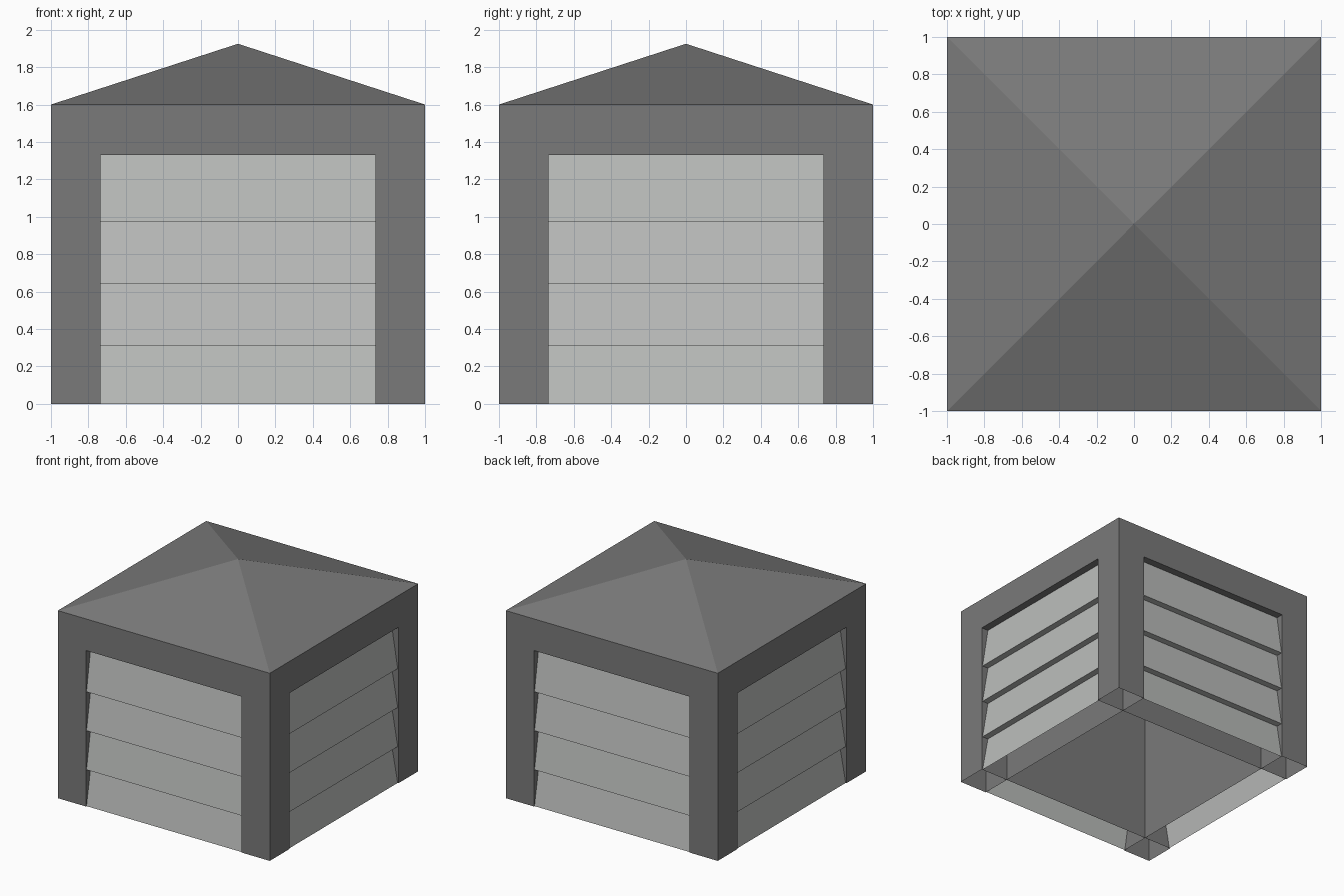
import bpy, bmesh, math
from mathutils import Matrix

if "Cube" in bpy.data.objects:
    bpy.data.objects.remove(bpy.data.objects["Cube"])

OUT, IN = 1.0, 0.735       # outer wall and recess back planes
WALL_H, DOOR_H, APEX = 1.6, 1.33, 1.925


def material(name, srgb):
    m = bpy.data.materials.new(name)
    lin = [((c / 255 + 0.055) / 1.055) ** 2.4 for c in srgb]
    m.diffuse_color = (*lin, 1)
    m.use_nodes = True
    m.node_tree.nodes["Principled BSDF"].inputs["Base Color"].default_value = m.diffuse_color
    return m


def four_sides(name, faces, mat):
    """Build faces for the front side and repeat them around the z axis."""
    bm = bmesh.new()
    for k in range(4):
        rot = Matrix.Rotation(k * math.pi / 2, 3, 'Z')
        for pts in faces:
            bm.faces.new([bm.verts.new(rot @ Matrix.Translation(p).translation) for p in pts])
    bmesh.ops.remove_doubles(bm, verts=bm.verts, dist=0.0005)
    me = bpy.data.meshes.new(name)
    bm.to_mesh(me)
    bm.free()
    me.materials.append(mat)
    ob = bpy.data.objects.new(name, me)
    bpy.context.collection.objects.link(ob)
    return ob


grey = material("dark grey wall", (122, 122, 122))
light = material("light grey shutter", (187, 189, 187))

# Walls: front with doorway, two jambs, soffit and recess back
D, H = IN, DOOR_H
front = [(x, -OUT, z) for x, z in
         ((-OUT, 0), (-D, 0), (-D, H), (D, H), (D, 0), (OUT, 0), (OUT, WALL_H), (-OUT, WALL_H))]
jamb_l = [(-D, -OUT, 0), (-D, -IN, 0), (-D, -IN, H), (-D, -OUT, H)]
jamb_r = [(D, -IN, 0), (D, -OUT, 0), (D, -OUT, H), (D, -IN, H)]
soffit = [(-D, -OUT, H), (-D, -IN, H), (D, -IN, H), (D, -OUT, H)]
back = [(-D, -IN, 0), (D, -IN, 0), (D, -IN, H), (-D, -IN, H)]
four_sides("walls", [front, jamb_l, jamb_r, soffit, back], grey)

# Pyramid roof
roof = [(-OUT, -OUT, WALL_H), (OUT, -OUT, WALL_H), (0, 0, APEX)]
four_sides("roof", [roof], grey)

# Shutter slats: sloping boards whose lower lips overhang the next board
LIP, REC = -OUT + 0.008, -OUT + 0.065
lips = [0, 0.31, 0.643, 0.975, DOOR_H]
slats = []
for i in range(4):
    lo, hi = lips[i], lips[i + 1]
    slats.append([(-D, LIP, lo), (D, LIP, lo), (D, REC, hi), (-D, REC, hi)])
    if i:
        slats.append([(-D, REC, lo), (D, REC, lo), (D, LIP, lo), (-D, LIP, lo)])
four_sides("shutters", slats, light)
